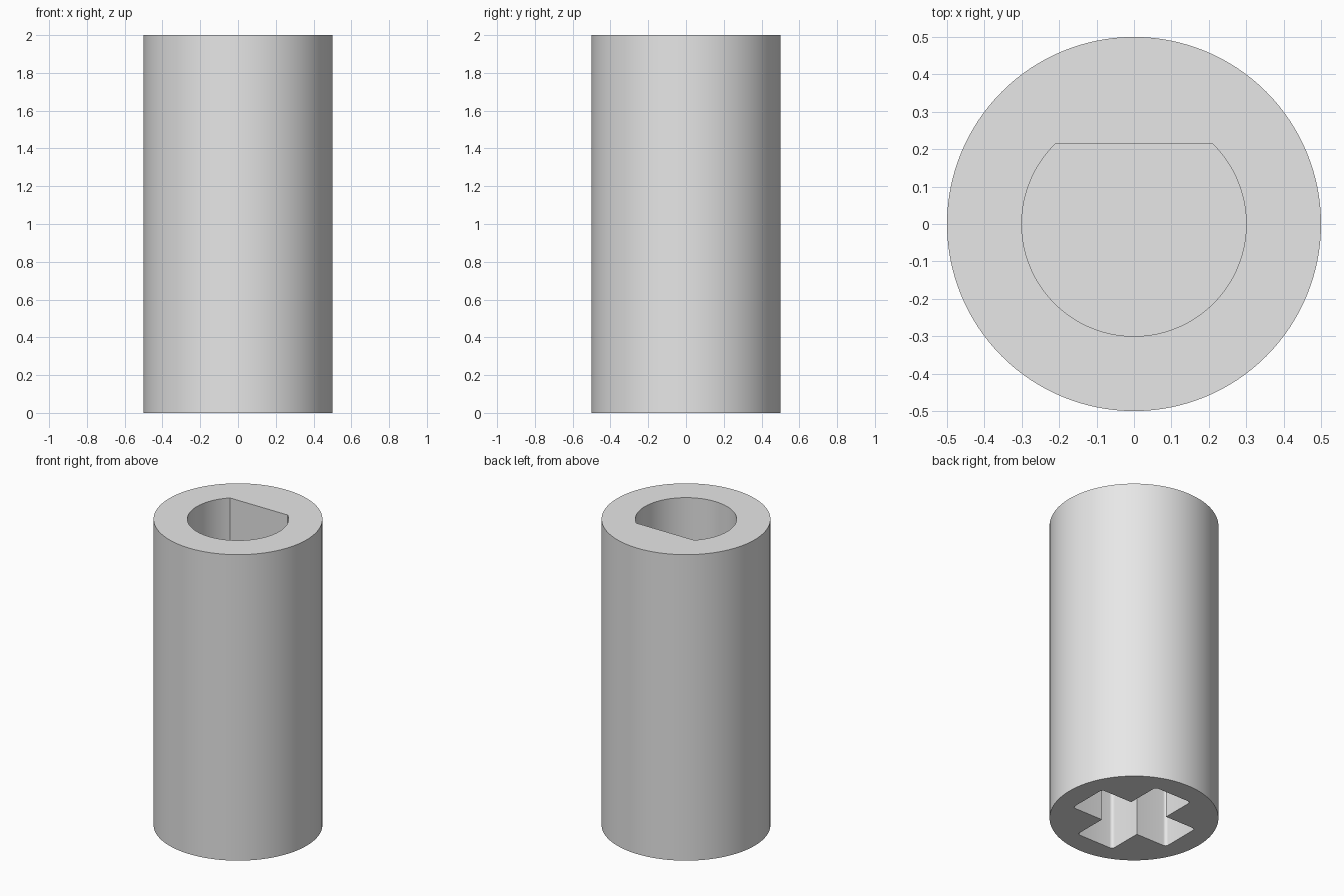
import bpy, bmesh, math

if "Cube" in bpy.data.objects:
    bpy.data.objects.remove(bpy.data.objects["Cube"])

grey = bpy.data.materials.new("light_grey")
grey.diffuse_color = (0.8, 0.8, 0.8, 1)
grey.use_nodes = True
grey.node_tree.nodes["Principled BSDF"].inputs["Base Color"].default_value = grey.diffuse_color


def prism(name, outline, z0, z1):
    """Extrude a closed xy outline from z0 to z1."""
    bm = bmesh.new()
    face = bm.faces.new([bm.verts.new((x, y, z0)) for x, y in outline])
    ext = bmesh.ops.extrude_face_region(bm, geom=[face])
    for v in ext["geom"]:
        if isinstance(v, bmesh.types.BMVert):
            v.co.z = z1
    bmesh.ops.recalc_face_normals(bm, faces=bm.faces)
    mesh = bpy.data.meshes.new(name)
    bm.to_mesh(mesh)
    bm.free()
    obj = bpy.data.objects.new(name, mesh)
    obj.data.materials.append(grey)
    bpy.context.collection.objects.link(obj)
    return obj


def arc(cx, cy, r, a0, a1, n):
    return [(cx + r * math.cos(a0 + (a1 - a0) * i / n),
             cy + r * math.sin(a0 + (a1 - a0) * i / n)) for i in range(n + 1)]


# Outer sleeve
sleeve = prism("coupling_sleeve", arc(0, 0, 0.5, 0, 2 * math.pi, 128)[:-1], 0, 2)

# D-shaped shaft socket in the top, flat side towards the back
flat = math.asin(0.215 / 0.3)
socket = prism("d_socket_cutter",
               arc(0, 0, 0.3, math.pi - flat, 2 * math.pi + flat, 96), 1.1, 2.1)

# Cross-shaped axle socket in the bottom, with rounded arm corners
W, L, R = 0.135, 0.36, 0.02
arm = ([(W, -W)]
       + arc(L - R, -W + R, R, -math.pi / 2, 0, 5)
       + arc(L - R, W - R, R, 0, math.pi / 2, 5))
cross = []
for k in range(4):
    c, s = round(math.cos(k * math.pi / 2)), round(math.sin(k * math.pi / 2))
    cross += [(c * x - s * y, s * x + c * y) for x, y in arm]
axle = prism("cross_socket_cutter", cross, -0.1, 0.9)

# Cut both sockets, leaving a solid web between them
bpy.context.view_layer.objects.active = sleeve
sleeve.select_set(True)
for cutter in (socket, axle):
    cutter.hide_render = True
    mod = sleeve.modifiers.new("cut", "BOOLEAN")
    mod.operation = "DIFFERENCE"
    mod.solver = "EXACT"
    mod.object = cutter
    bpy.ops.object.modifier_apply(modifier=mod.name)
    bpy.data.objects.remove(cutter)

bpy.ops.object.shade_smooth_by_angle(angle=math.radians(30))
